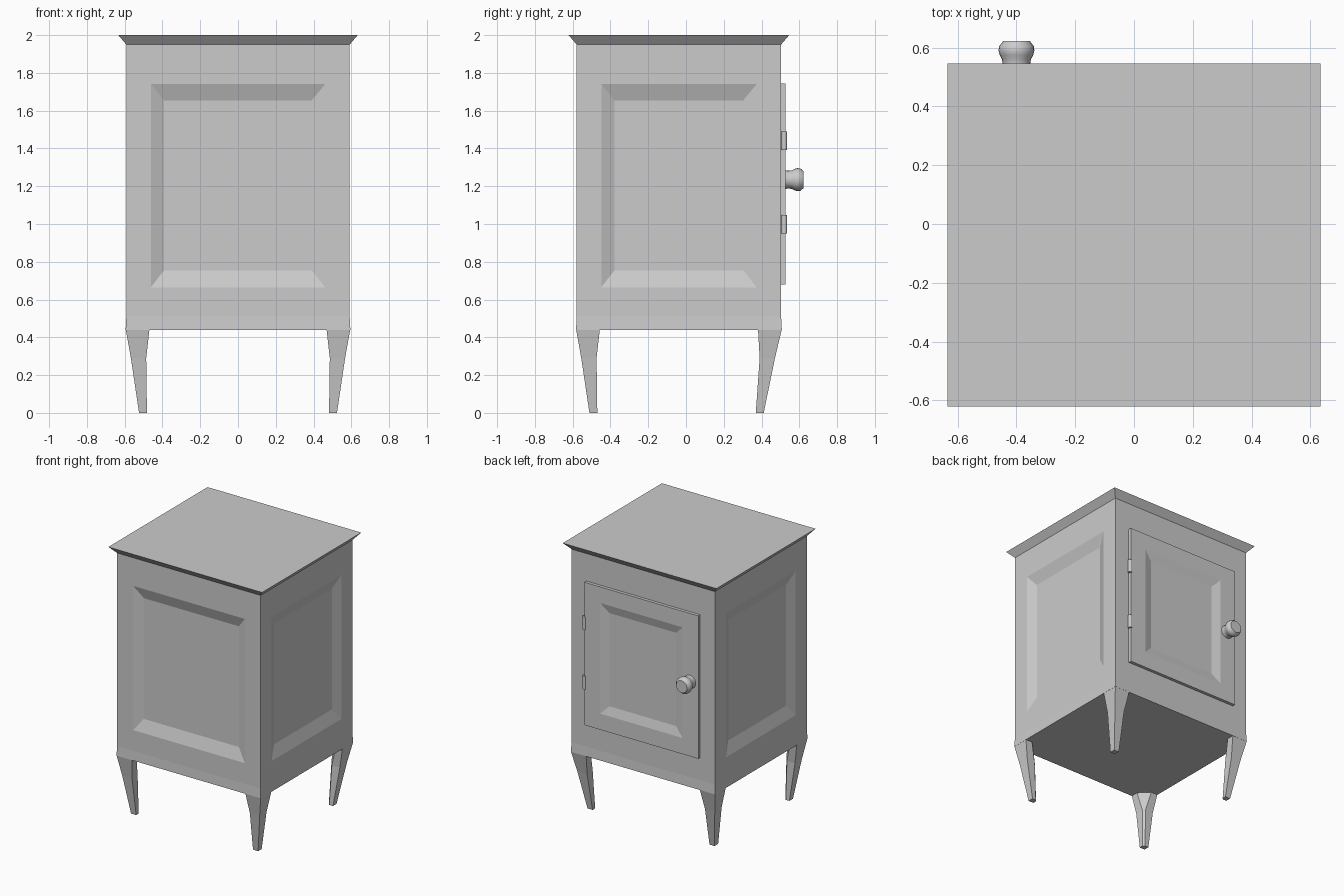
import bpy, bmesh, math
from mathutils import Vector, Matrix

if "Cube" in bpy.data.objects:
    bpy.data.objects.remove(bpy.data.objects["Cube"])

CY = -0.0375          # centre of the cabinet body in y
HX, HY = 0.592, 0.542  # half sizes of the body


def finish(bm, name, smooth=False):
    bmesh.ops.remove_doubles(bm, verts=bm.verts, dist=1e-4)
    bmesh.ops.recalc_face_normals(bm, faces=bm.faces)
    me = bpy.data.meshes.new(name)
    bm.to_mesh(me)
    bm.free()
    ob = bpy.data.objects.new(name, me)
    bpy.context.collection.objects.link(ob)
    if smooth:
        bpy.context.view_layer.objects.active = ob
        ob.select_set(True)
        bpy.ops.object.shade_smooth_by_angle(angle=math.radians(40))
        ob.select_set(False)
    return ob


def skin(bm, loops, cap_start=False, cap_end=False):
    """Join closed loops of points with quads."""
    rings = [[bm.verts.new(p) for p in loop] for loop in loops]
    for a, b in zip(rings, rings[1:]):
        n = len(a)
        for i in range(n):
            bm.faces.new((a[i], a[(i + 1) % n], b[(i + 1) % n], b[i]))
    if cap_start:
        bm.faces.new(rings[0])
    if cap_end:
        bm.faces.new(rings[-1])


def panel_loop(angle, dist, half, z0, z1):
    """Upright rectangle facing -y, turned about the body's centre line."""
    m = Matrix.Translation((0, CY, 0)) @ Matrix.Rotation(angle, 4, 'Z')
    return [m @ Vector((u, -dist, z)) for u, z in
            ((-half, z0), (half, z0), (half, z1), (-half, z1))]


def level(z, grow):
    x, y = HX + grow, HY + grow
    return [(-x, CY - y, z), (x, CY - y, z), (x, CY + y, z), (-x, CY + y, z)]


# Cabinet body: flared top, recessed panels on three sides, plain back, skirt
bm = bmesh.new()
skin(bm, [level(0.44, 0.003), level(0.51, -0.001)], cap_start=True)
skin(bm, [level(1.95, -0.001), level(2.0, 0.042)], cap_end=True)
for k in range(4):
    half, dist = (HX, HY) if k % 2 == 0 else (HY, HX)
    half, dist = half - 0.001, dist - 0.001
    loops = [panel_loop(k * math.pi / 2, dist, half, 0.51, 1.95)]
    if k != 2:
        loops += [panel_loop(k * math.pi / 2, dist, half - 0.13, 0.665, 1.74),
                  panel_loop(k * math.pi / 2, dist - 0.03, half - 0.2, 0.755, 1.655)]
    skin(bm, loops, cap_end=True)
finish(bm, "cabinet_body")

# Door with recessed panel on the back side
bm = bmesh.new()
d = HY
skin(bm, [panel_loop(math.pi, *a) for a in (
    (d - 0.005, 0.47, 0.68, 1.745), (d + 0.022, 0.47, 0.68, 1.745),
    (d + 0.022, 0.34, 0.80, 1.625), (d + 0.004, 0.275, 0.865, 1.56))],
    cap_start=True, cap_end=True)
finish(bm, "door")

# Hinge barrels
for i, z in enumerate((0.9975, 1.44)):
    bm = bmesh.new()
    bmesh.ops.create_cone(bm, cap_ends=True, segments=12, radius1=0.015,
                          radius2=0.015, depth=0.098,
                          matrix=Matrix.Translation((0.472, 0.52, z)))
    finish(bm, "hinge_%d" % (i + 1), smooth=True)

# Round door knob
profile = [(0.05, 0.52), (0.047, 0.54), (0.049, 0.56), (0.057, 0.575),
           (0.061, 0.59), (0.059, 0.605), (0.045, 0.623)]
bm = bmesh.new()
skin(bm, [[(-0.4 + r * math.cos(t), y, 1.235 + r * math.sin(t))
           for t in (2 * math.pi * i / 20 for i in range(20))]
          for r, y in profile], cap_start=True, cap_end=True)
finish(bm, "door_knob", smooth=True)

# Tapered legs: (z, outer inset, inner inset, inner corner chamfer)
SECTIONS = [(0.44, 0.0, 0.125, 0.07), (0.29, 0.027, 0.108, 0.015), (0.0, 0.07, 0.112, 0.012)]
for sx, sy, name in ((-1, -1, "front_left_leg"), (1, -1, "front_right_leg"),
                     (-1, 1, "back_left_leg"), (1, 1, "back_right_leg")):
    loops = []
    for z, o, i, c in SECTIONS:
        shift = 0.025 * (1 - z / 0.44) if sy > 0 else 0   # back legs rake in
        pts = ((o, o), (i, o), (i, i - c), (i - c, i), (o, i))
        loops.append([(sx * (HX + 0.002 - a), CY + sy * (HY + 0.002 - b - shift), z)
                      for a, b in pts])
    bm = bmesh.new()
    skin(bm, loops, cap_start=True, cap_end=True)
    finish(bm, name)
